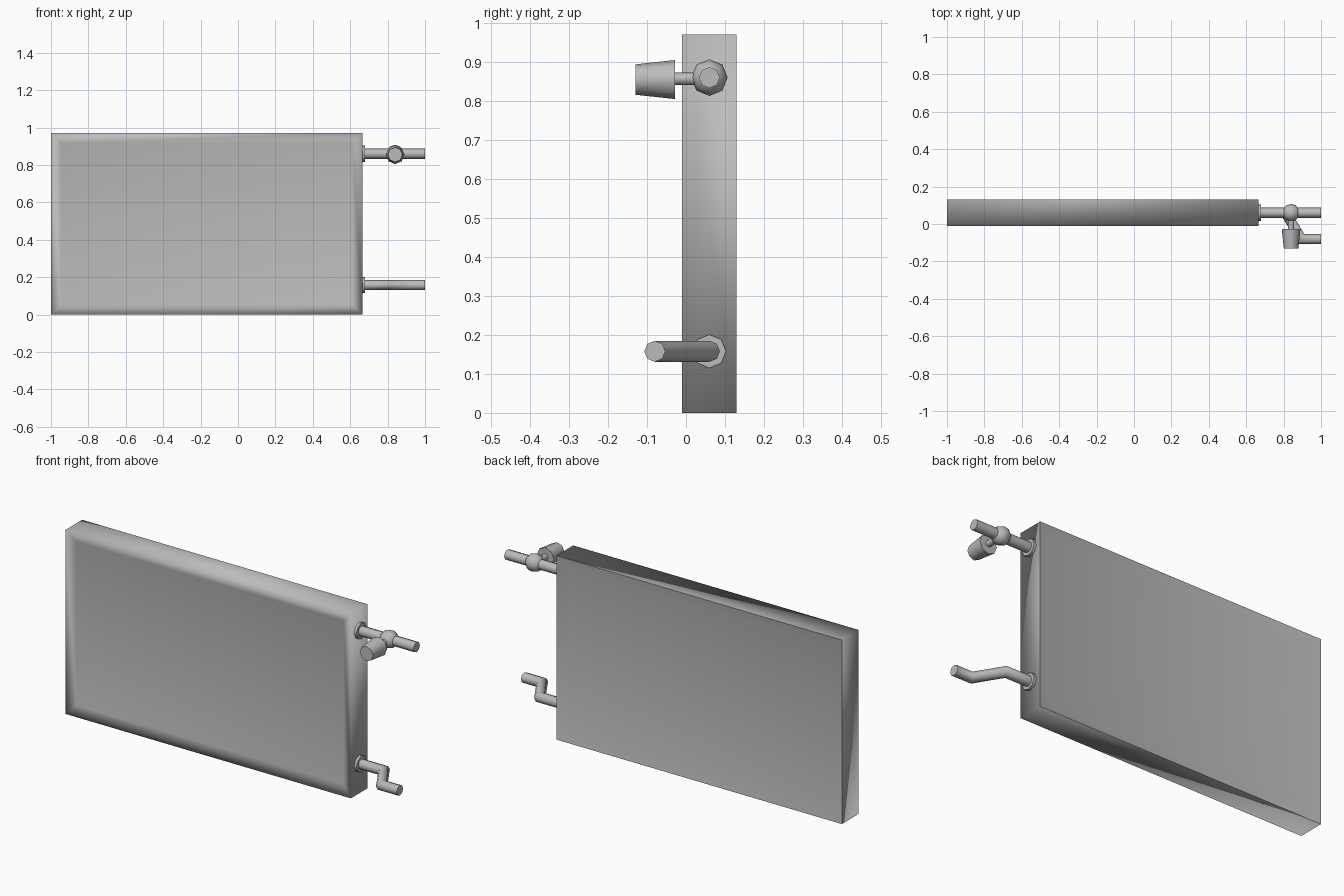
import bpy, bmesh, math
from mathutils import Vector, Matrix

if "Cube" in bpy.data.objects:
    bpy.data.objects.remove(bpy.data.objects["Cube"], do_unlink=True)

GREY = (0.5, 0.5, 0.5, 1)
metal = bpy.data.materials.new("grey_metal")
metal.use_nodes = True
metal.diffuse_color = GREY
metal.node_tree.nodes["Principled BSDF"].inputs["Base Color"].default_value = GREY

PIPE_Y, TOP_Z, LOW_Z, SIDES = 0.06, 0.86, 0.158, 8
EDGE = 0.665          # side of the panel carrying the pipes


def finish(name, bm, sharp=None):
    """Turn a bmesh into a smooth shaded object, optionally with some sharp edges."""
    bmesh.ops.recalc_face_normals(bm, faces=bm.faces)
    for f in bm.faces:
        f.smooth = True
    for e in bm.edges:
        if sharp and sharp(e):
            e.smooth = False
    mesh = bpy.data.meshes.new(name)
    bm.to_mesh(mesh)
    bm.free()
    mesh.materials.append(metal)
    obj = bpy.data.objects.new(name, mesh)
    bpy.context.collection.objects.link(obj)
    return obj


def tube(name, points, radii):
    """Eight sided tube with mitred bends through points, one radius per point."""
    bm = bmesh.new()
    pts = [Vector(p) for p in points]
    rings = []
    for i, p in enumerate(pts):
        a = (p - pts[max(i - 1, 0)]).normalized()
        b = (pts[min(i + 1, len(pts) - 1)] - p).normalized()
        tangent = (a + b).normalized()
        miter = 1 / max(tangent.dot(b if b.length else a), 0.5)
        up = Vector((0, 0, 1))
        side = tangent.cross(up).normalized() * miter
        ring = []
        for k in range(SIDES):
            t = math.tau * k / SIDES
            ring.append(bm.verts.new(p + (side * math.cos(t) + up * math.sin(t)) * radii[i]))
        rings.append(ring)
    for r, s in zip(rings, rings[1:]):
        for k in range(SIDES):
            n = (k + 1) % SIDES
            bm.faces.new((r[k], r[n], s[n], s[k]))
    bm.faces.new(rings[0])
    bm.faces.new(rings[-1])
    # End rims stay crisp
    return finish(name, bm, lambda e: e.calc_face_angle(0) > math.radians(60))


# Panel: box with a shallow recessed field on front and back
bm = bmesh.new()
bmesh.ops.create_cube(bm, size=1, matrix=Matrix.Translation((EDGE / 2 - 0.5, 0.06, 0.485))
                      @ Matrix.Diagonal((1 + EDGE, 0.14, 0.97, 1)))
for face in [f for f in bm.faces if abs(f.normal.y) > 0.9]:
    bmesh.ops.inset_individual(bm, faces=[face], thickness=0.075, depth=-0.015)
finish("panel", bm, lambda e: all(v.co.y > 0.129 for v in e.verts))

# Collars where the pipes meet the panel
for label, z in (("upper", TOP_Z), ("lower", LOW_Z)):
    tube(label + "_collar", [(EDGE - 0.01, PIPE_Y, z), (EDGE + 0.014, PIPE_Y, z)], [0.043] * 2)

# Straight upper pipe and the bent lower pipe
tube("upper_pipe", [(EDGE, PIPE_Y, TOP_Z), (1, PIPE_Y, TOP_Z)], [0.027] * 2)
tube("lower_pipe", [(EDGE, PIPE_Y, LOW_Z), (0.81, PIPE_Y, LOW_Z),
                    (0.895, -0.08, LOW_Z), (1, -0.08, LOW_Z)], [0.027] * 4)

# Valve: ball body, stem and tapered knob
VALVE_X = 0.84
bm = bmesh.new()
bmesh.ops.create_uvsphere(bm, u_segments=SIDES, v_segments=6, radius=0.047,
                          matrix=Matrix.Translation((VALVE_X, PIPE_Y, TOP_Z))
                          @ Matrix.Rotation(math.pi / 2, 4, 'Y'))
finish("valve_ball", bm)
tube("valve_stem", [(VALVE_X, PIPE_Y, TOP_Z - 0.003), (VALVE_X, -0.04, TOP_Z - 0.003)], [0.016] * 2)
tube("valve_knob", [(VALVE_X, -0.028, TOP_Z - 0.005), (VALVE_X, -0.13, TOP_Z - 0.005)], [0.05, 0.039])
